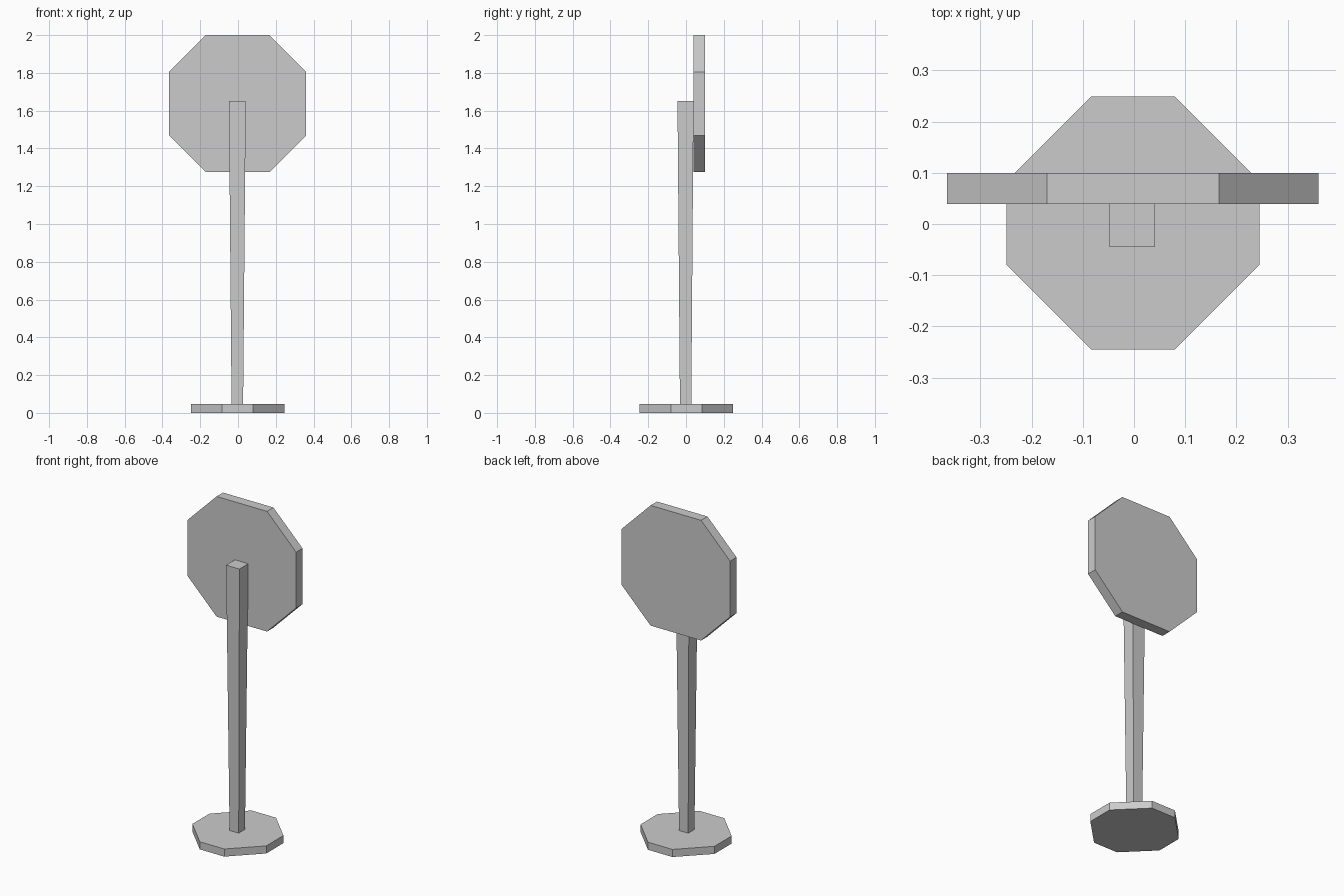
import bpy
import bmesh
from mathutils import Matrix

if "Cube" in bpy.data.objects:
    bpy.data.objects.remove(bpy.data.objects["Cube"])


def make_object(name, bm, matrix=Matrix()):
    bm.transform(matrix)
    bmesh.ops.recalc_face_normals(bm, faces=bm.faces)
    mesh = bpy.data.meshes.new(name)
    bm.to_mesh(mesh)
    bm.free()
    obj = bpy.data.objects.new(name, mesh)
    bpy.context.collection.objects.link(obj)
    return obj


def loft(name, lower, upper, z0, z1, matrix=Matrix()):
    """Closed solid between two matching outlines."""
    bm = bmesh.new()
    a = [bm.verts.new((x, y, z0)) for x, y in lower]
    b = [bm.verts.new((x, y, z1)) for x, y in upper]
    n = len(a)
    bm.faces.new(a[::-1])
    bm.faces.new(b)
    for i in range(n):
        j = (i + 1) % n
        bm.faces.new((a[i], a[j], b[j], b[i]))
    return make_object(name, bm, matrix)


def octagon(r, c, cx=0.0, cy=0.0):
    """Square of half size r with cut corners; c is half a flat side."""
    pts = [(r, -c), (r, c), (c, r), (-c, r), (-r, c), (-r, -c), (-c, -r), (c, -r)]
    return [(x + cx, y + cy) for x, y in pts]


def rect(x0, x1, y0, y1):
    return [(x0, y0), (x1, y0), (x1, y1), (x0, y1)]


# Foot plate
foot = octagon(0.247, 0.082, -0.002, 0.002)
loft("base", foot, foot, 0.0, 0.046)

# Post, widening towards the top
loft("post", rect(-0.034, 0.027, -0.032, 0.028),
     rect(-0.048, 0.041, -0.045, 0.04), 0.046, 1.65)

# Upright octagonal board: local z maps to -y, local y maps to z
board = octagon(0.363, 0.1685, -0.002, 1.637)
upright = Matrix(((1, 0, 0, 0), (0, 0, -1, 0), (0, 1, 0, 0), (0, 0, 0, 1)))
loft("sign_board", board, board, -0.10, -0.039, upright)
